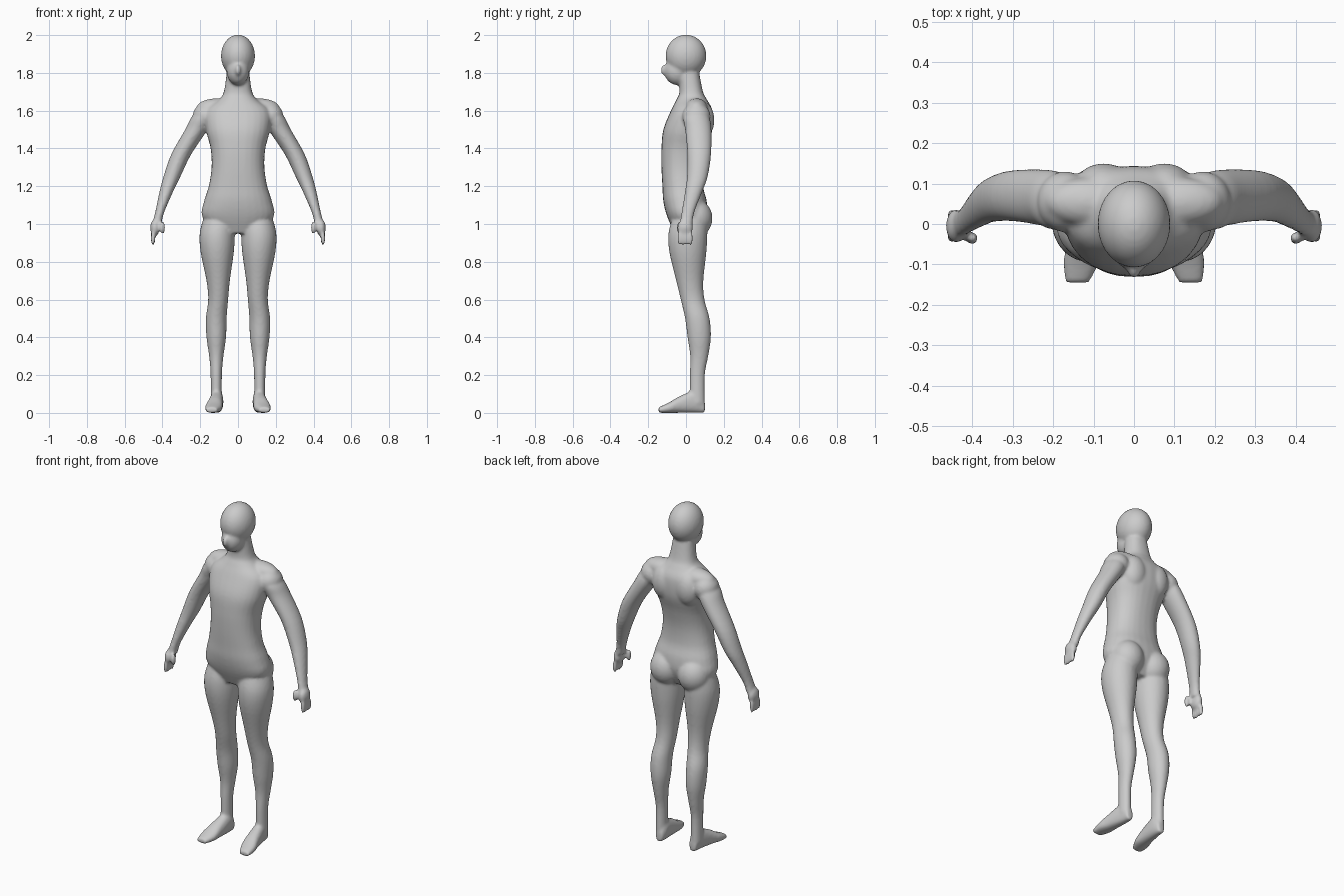
import bpy, bmesh, math
from mathutils import Vector, Matrix

cube = bpy.data.objects.get("Cube")
if cube:
    bpy.data.objects.remove(cube)

SIDES = 28
STEPS = 4
BOTH = (1, -1)
MIDDLE = (1,)
ACROSS = Vector((1, 0, 0))
BACKWARD = Vector((0, 1, 0))
UPWARD = Vector((0, 0, 1))

bm = bmesh.new()


def smooth_rows(rows):
    """Fill in soft steps between the given sections with a Catmull-Rom curve."""
    rows = [Vector(row) for row in rows]
    padded = [rows[0], *rows, rows[-1]]
    filled = []
    for before, start, end, after in zip(padded, padded[1:], padded[2:], padded[3:]):
        leave = (end - before) / 2
        arrive = (after - start) / 2
        for step in range(STEPS):
            t = step / STEPS
            ease = t * t * (3 - 2 * t)
            bend = leave * t * (1 - t) ** 2 - arrive * t * t * (1 - t)
            filled.append(start.lerp(end, ease) + bend)
    return filled + [rows[-1]]


def rounded(value, power):
    return math.copysign(abs(value) ** (2 / power), value)


def loft(rows, deep=BACKWARD, power=2, sides=BOTH):
    """Closed skin over sections given as x, y, z, half width, half depth."""
    for side in sides:
        rings = []
        for x, y, z, width, depth in smooth_rows(rows):
            centre = Vector((side * x, y, z))
            ring = []
            for k in range(SIDES):
                angle = math.tau * k / SIDES
                out = ACROSS * width * rounded(math.cos(angle), power)
                out += deep * depth * rounded(math.sin(angle), power)
                ring.append(bm.verts.new(centre + out))
            rings.append(ring)
        for ring, following in zip(rings, rings[1:]):
            for k in range(SIDES):
                bm.faces.new((ring[k - 1], ring[k], following[k], following[k - 1]))
        bm.faces.new(rings[0])
        bm.faces.new(rings[-1])


def limb(rows):
    """Pair of limbs, each a little deeper than wide: x, y, z, radius."""
    loft([(x, y, z, radius, radius + .01) for x, y, z, radius in rows])


def blob(centre, radii, sides=BOTH):
    for side in sides:
        spot = Vector(centre)
        spot.x *= side
        bmesh.ops.create_uvsphere(bm, u_segments=SIDES, v_segments=SIDES, radius=1,
                                  matrix=Matrix.LocRotScale(spot, None, Vector(radii)))


# Torso and neck: height, half width, front, back
torso = [
    (.95, .12, -.06, .07),
    (1.04, .19, -.1, .11),
    (1.12, .18, -.12, .11),
    (1.2, .155, -.125, .09),
    (1.3, .14, -.13, .09),
    (1.4, .145, -.13, .11),
    (1.5, .17, -.12, .14),
    (1.6, .17, -.08, .14),
    (1.66, .1, -.05, .11),
    (1.7, .075, -.035, .09),
    (1.8, .06, -.04, .07),
]
loft([(0, (front + back) / 2, height, width, (back - front) / 2)
      for height, width, front, back in torso], power=2.3, sides=MIDDLE)

# Skull, jaw and nose
blob((0, 0, 1.89), (.09, .108, .112), MIDDLE)
blob((0, -.045, 1.81), (.06, .07, .075), MIDDLE)
blob((0, -.11, 1.815), (.016, .025, .03), MIDDLE)

# Shoulder slopes, shoulder caps, shoulder blades and buttocks
blob((.11, .055, 1.615), (.11, .06, .05))
blob((.17, .055, 1.57), (.07, .075, .07))
blob((.075, .085, 1.55), (.075, .065, .1))
blob((.09, .05, 1.03), (.09, .09, .1))

# Legs from hip to ankle
limb([
    (.1, .02, 1.04, .08),
    (.11, .01, .95, .093),
    (.11, .01, .85, .088),
    (.105, .02, .7, .062),
    (.105, .035, .6, .053),
    (.115, .06, .5, .055),
    (.115, .07, .4, .052),
    (.115, .07, .3, .038),
    (.115, .06, .2, .03),
    (.115, .06, .05, .03),
])

# Feet from heel to toe: x, y, half width, height
feet = [
    (.11, .1, .02, .06),
    (.11, .06, .032, .12),
    (.12, -.03, .04, .09),
    (.13, -.09, .045, .055),
    (.14, -.145, .03, .03),
]
loft([(x, y, height / 2, width, height / 2) for x, y, width, height in feet],
     deep=UPWARD, power=2.3)

# Arms from shoulder to wrist
limb([
    (.17, .05, 1.61, .04),
    (.19, .055, 1.56, .06),
    (.22, .065, 1.5, .06),
    (.3, .07, 1.37, .053),
    (.35, .06, 1.25, .045),
    (.38, .04, 1.17, .036),
    (.415, .01, 1.06, .024),
    (.43, 0, 1, .025),
])

# Palms, thumbs and fingers
blob((.44, -.005, .98), (.025, .042, .045))
blob((.4, -.035, .98), (.015, .015, .035))
for finger in range(4):
    blob((.45, .02 * finger - .035, .925), (.012, .011, .04))

bmesh.ops.recalc_face_normals(bm, faces=bm.faces)
mesh = bpy.data.meshes.new("body")
bm.to_mesh(mesh)
bm.free()
body = bpy.data.objects.new("body", mesh)
bpy.context.collection.objects.link(body)

# Plain grey finish
grey = bpy.data.materials.new("plain grey")
grey.use_nodes = True
colour = (.6, .6, .6, 1)
grey.diffuse_color = colour
grey.node_tree.nodes["Principled BSDF"].inputs["Base Color"].default_value = colour
mesh.materials.append(grey)

# Fuse the parts into one soft skin
fuse = body.modifiers.new("fuse", 'REMESH')
fuse.mode = 'VOXEL'
fuse.voxel_size = .008
fuse.use_smooth_shade = True
soften = body.modifiers.new("soften", 'SMOOTH')
soften.iterations = 6
